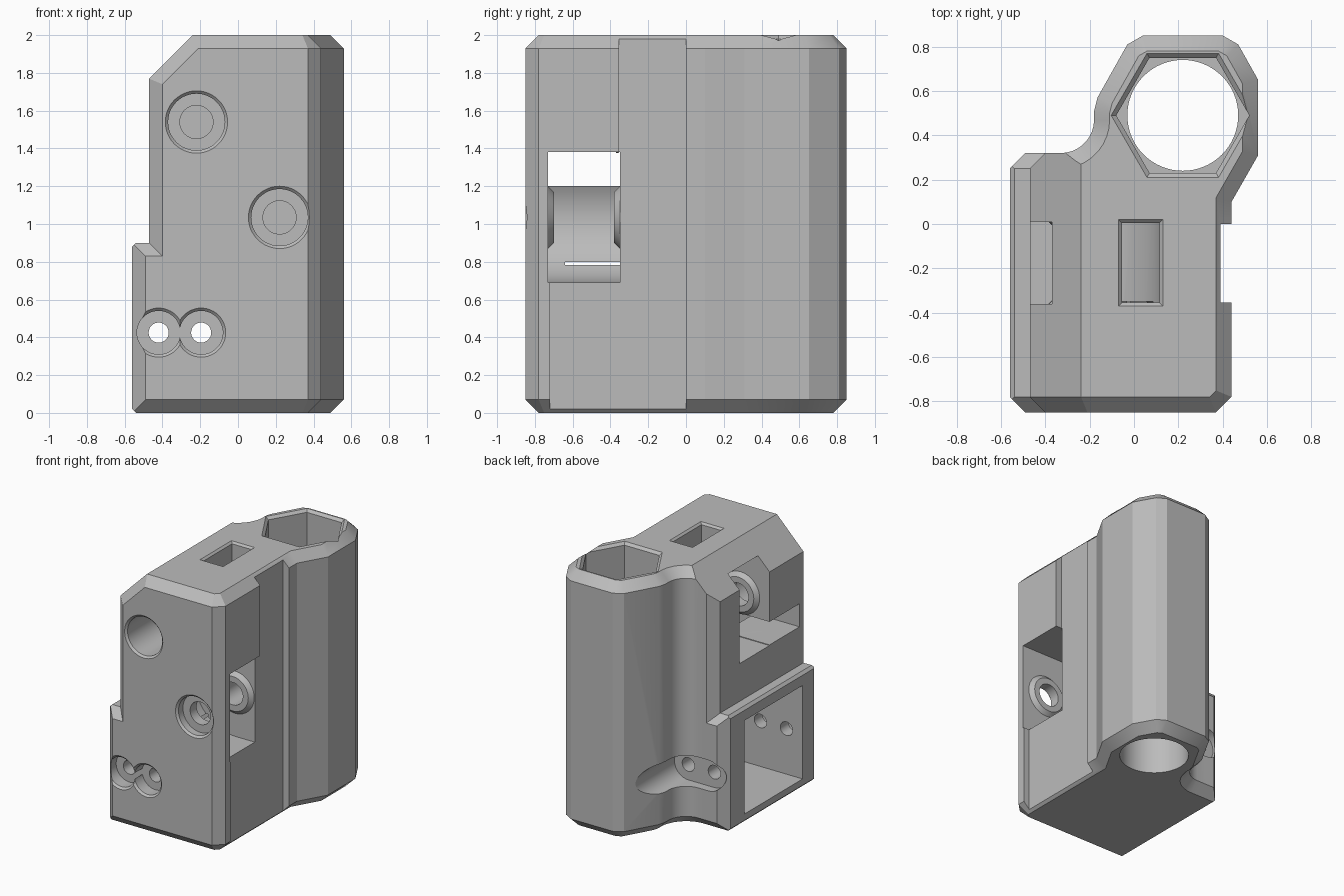
import bpy, bmesh, math
from mathutils import Vector

cube = bpy.data.objects.get("Cube")
if cube:
    bpy.data.objects.remove(cube, do_unlink=True)

grey = bpy.data.materials.new("plain grey")
grey.use_nodes = True
grey.diffuse_color = (0.5, 0.5, 0.5, 1)
grey.node_tree.nodes["Principled BSDF"].inputs["Base Color"].default_value = (0.5, 0.5, 0.5, 1)


def inset(pts, d):
    """Mitred inward offset of a counter-clockwise polygon."""
    out = []
    for i, p in enumerate(pts):
        a = (p - pts[i - 1]).normalized()
        b = (pts[(i + 1) % len(pts)] - p).normalized()
        na, nb = Vector((-a.y, a.x)), Vector((-b.y, b.x))
        out.append(p + (na + nb) * d / (1 + na.dot(nb)))
    return out


def loft(name, pts, layers, axis="z"):
    """Stack inset copies of a polygon; layers are (inset, height)."""
    pts = [Vector(p) for p in pts]
    bm = bmesh.new()
    rings = []
    for d, h in layers:
        rings.append([bm.verts.new((p.x, p.y, h) if axis == "z" else (p.x, h, p.y))
                      for p in inset(pts, d)])
    n = len(pts)
    for low, high in zip(rings, rings[1:]):
        for i in range(n):
            j = (i + 1) % n
            bm.faces.new((low[i], low[j], high[j], high[i]))
    bm.faces.new(rings[0])
    bm.faces.new(rings[-1])
    bmesh.ops.recalc_face_normals(bm, faces=bm.faces)
    mesh = bpy.data.meshes.new(name)
    bm.to_mesh(mesh)
    bm.free()
    mesh.materials.append(grey)
    obj = bpy.data.objects.new(name, mesh)
    bpy.context.collection.objects.link(obj)
    return obj


def arc(cx, cy, r, start=0, end=360, n=48):
    last = n if end - start == 360 else n - 1
    return [(cx + r * math.cos(math.radians(start + (end - start) * i / last)),
             cy + r * math.sin(math.radians(start + (end - start) * i / last)))
            for i in range(n)]


def rect(u0, u1, v0, v1):
    return [(u0, v0), (u1, v0), (u1, v1), (u0, v1)]


def slice_off(obj, point, normal):
    """Trim away everything on the normal side of a plane."""
    bm = bmesh.new()
    bm.from_mesh(obj.data)
    geom = bm.verts[:] + bm.edges[:] + bm.faces[:]
    res = bmesh.ops.bisect_plane(bm, geom=geom, plane_co=point, plane_no=normal, clear_outer=True)
    rim = [e for e in res["geom_cut"] if isinstance(e, bmesh.types.BMEdge)]
    bmesh.ops.holes_fill(bm, edges=rim, sides=0)
    bmesh.ops.recalc_face_normals(bm, faces=bm.faces)
    bm.to_mesh(obj.data)
    bm.free()


def combine(tool, operation="DIFFERENCE"):
    mod = body.modifiers.new("combine", "BOOLEAN")
    mod.operation, mod.solver, mod.object = operation, "EXACT", tool
    bpy.context.view_layer.objects.active = body
    bpy.ops.object.modifier_apply(modifier=mod.name)
    bpy.data.objects.remove(tool, do_unlink=True)


def cut_box(x0, x1, y0, y1, z0, z1):
    combine(loft("box_cutter", rect(x0, x1, y0, y1), [(0, z0), (0, z1)]))


def cut_round(x, z, r, y0, y1):
    combine(loft("round_cutter", arc(x, z, r), [(0, y0), (0, y1)], "y"))


def counterbore(x, z, r, depth):
    layers = [(-0.01, -0.86), (0.015, -0.835), (0.015, -0.85 + depth)]
    combine(loft("counterbore_cutter", arc(x, z, r), layers, "y"))


# Main block and tower, chamfered top and bottom
outline = [(-0.40, -0.85), (0.37, -0.85), (0.44, -0.78), (0.44, 0.10), (0.56, 0.31),
           (0.56, 0.65), (0.47, 0.81), (0.40, 0.85), (0.04, 0.85), (-0.03, 0.81),
           (-0.165, 0.57), (-0.18, 0.51)]
outline += arc(-0.33, 0.47, 0.15, 0, -90, 10)
outline += [(-0.40, 0.32), (-0.47, 0.25), (-0.47, -0.78)]
body = loft("carriage_block", outline, [(0.07, 0), (0, 0.07), (0, 1.93), (0.07, 2)])
slice_off(body, (-0.47, 0, 1.77), (-1, 0, 1))
slice_off(body, (-0.40, -0.85, 1.74), (-0.707, -1, 0.707))

# Lower side housing
bump = loft("side_housing", rect(-0.56, -0.1, 0, 0.9),
            [(0.07, -0.85), (0, -0.78), (0, 0.25), (0.07, 0.32)], "y")
slice_off(bump, (-0.56, 0, 0.88), (-1, 0, 1))
slice_off(bump, (-0.56, 0, 0.02), (-1, 0, -1))
combine(bump, "UNION")

# Tower bore with hexagonal upper seat
combine(loft("bore_cutter", arc(0.22, 0.49, 0.25, n=64), [(0, -0.1), (0, 1.1)]))
combine(loft("hex_cutter", arc(0.22, 0.49, 0.323, n=6),
             [(0.02, 1), (0.02, 1.98), (-0.01, 2.01)]))

# Belt recesses on the side
cut_box(0.39, 1, -0.355, 0, -0.1, 2.1)
cut_box(0.39, 1, -0.72, -0.35, -0.1, 1.38)

# Front pulley pocket with its window and belt channel
cut_round(0.22, 1.035, 0.345, -0.73, -0.35)
cut_box(0.22, 1, -0.73, -0.35, 0.69, 1.38)
cut_box(-1, 0.22, -0.73, -0.35, 1.20, 1.38)

# Rear pulley pocket with its window and top slot
cut_round(-0.22, 1.54, 0.345, -0.36, 0.01)
cut_box(-1, -0.22, -0.36, 0.01, 1.195, 1.87)
combine(loft("slot_cutter", rect(-0.07, 0.13, -0.37, 0.02),
             [(0.015, 1.54), (0.015, 1.985), (-0.01, 2.01)]))

# Pulley bosses and bolt holes
for x, z, y0, y1, depth, end in ((0.22, 1.035, -0.73, -0.35, 0.07, -0.05),
                                 (-0.22, 1.54, -0.36, 0.01, 0.42, 0.22)):
    for wall, side in ((y0, 1), (y1, -1)):
        layers = [(0, wall - side * 0.01), (0, wall), (0.03, wall + side * 0.03)]
        combine(loft("boss", arc(x, z, 0.165), layers, "y"), "UNION")
    counterbore(x, z, 0.165, depth)
    cut_round(x, z, 0.088, -0.9, end)

# Lower square pocket, screw holes and rear screw recess
cut_box(-1, -0.015, -0.64, 0.08, 0.07, 0.80)
for x in (-0.42, -0.195):
    counterbore(x, 0.425, 0.13, 0.11)
    cut_round(x, 0.425, 0.053, -0.9, 0.4)
stadium = arc(-0.195, 0.425, 0.12, -90, 90, 20) + arc(-0.42, 0.425, 0.12, 90, 270, 20)
combine(loft("rear_recess_cutter", stadium, [(0, 0.25), (0, 1)], "y"))

# One material and crisp shading
body.data.materials.clear()
body.data.materials.append(grey)
bpy.ops.object.select_all(action="DESELECT")
body.select_set(True)
bpy.context.view_layer.objects.active = body
bpy.ops.object.shade_smooth_by_angle(angle=math.radians(25))
